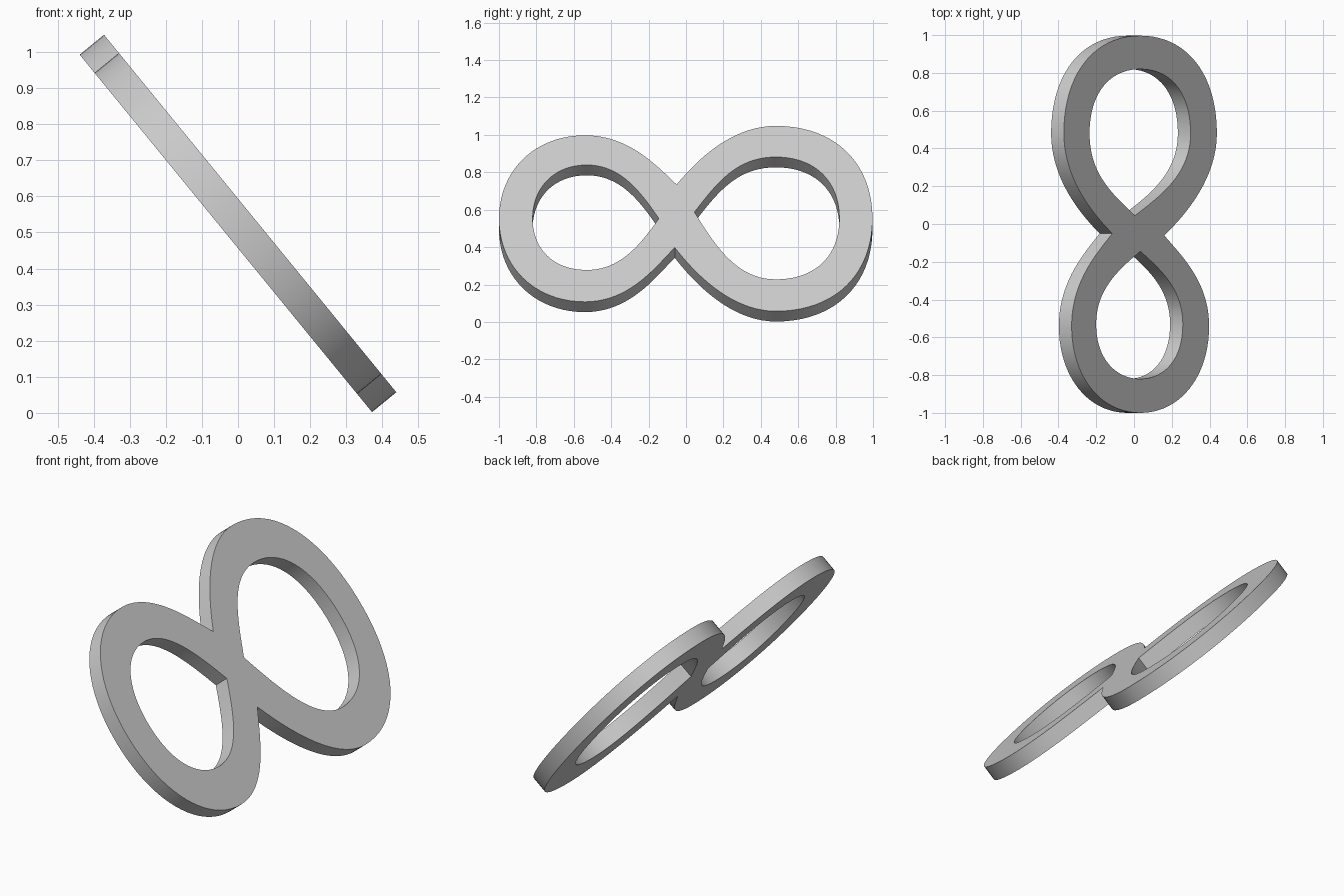
import bpy
from mathutils import Matrix

if "Cube" in bpy.data.objects:
    bpy.data.objects.remove(bpy.data.objects["Cube"])

# Each knot: (y, v, in-handle dy, dv, out-handle dy, dv); v runs up the tilted plane
outer = [
    (-0.05, 0.235, -0.10, 0.12, 0.09, 0.14),
    (0.48, 0.64, -0.25, 0, 0.32, 0),
    (0.997, 0.0, 0, 0.38, 0, -0.38),
    (0.48, -0.64, 0.32, 0, -0.25, 0),
    (-0.06, -0.20, 0.09, -0.15, -0.10, -0.13),
    (-0.54, -0.575, 0.24, 0, -0.27, 0),
    (-1.0, 0.0, 0, -0.33, 0, 0.33),
    (-0.54, 0.575, -0.27, 0, 0.24, 0),
]
large_hole = [
    (0.045, 0.045, 0.11, -0.23, 0.12, 0.20),
    (0.48, 0.425, -0.21, 0, 0.21, 0),
    (0.82, 0.0, 0, 0.26, 0, -0.26),
    (0.48, -0.42, 0.21, 0, -0.21, 0),
]
small_hole = [
    (-0.145, 0.0, -0.10, 0.19, -0.10, -0.18),
    (-0.53, -0.355, 0.18, 0, -0.18, 0),
    (-0.82, 0.0, 0, -0.21, 0, 0.21),
    (-0.53, 0.37, -0.18, 0, 0.18, 0),
]

# Figure-eight plate: filled 2D curve with two holes, extruded
cu = bpy.data.curves.new("figure_eight_plate", 'CURVE')
cu.dimensions = '2D'
cu.fill_mode = 'BOTH'
cu.extrude = 0.0435
cu.resolution_u = 20


def add_loop(knots):
    sp = cu.splines.new('BEZIER')
    sp.bezier_points.add(len(knots) - 1)
    sp.use_cyclic_u = True
    for bp, (y, v, iy, iv, oy, ov) in zip(sp.bezier_points, knots):
        bp.handle_left_type = bp.handle_right_type = 'FREE'
        bp.co = (y, v, 0)
        bp.handle_left = (y + iy, v + iv, 0)
        bp.handle_right = (y + oy, v + ov, 0)


for loop in (outer, large_hole, small_hole):
    add_loop(loop)

plate = bpy.data.objects.new("figure_eight_plate", cu)
bpy.context.collection.objects.link(plate)

# Lean the plate: curve x -> world y, curve y -> up the slope
s, c = 0.633, 0.774
plate.matrix_world = Matrix(((0, -s, c, 0),
                             (1, 0, 0, 0),
                             (0, c, s, 0.525),
                             (0, 0, 0, 1)))

bpy.context.view_layer.objects.active = plate
plate.select_set(True)
bpy.ops.object.convert(target='MESH')
bpy.ops.object.mode_set(mode='EDIT')
bpy.ops.mesh.select_all(action='SELECT')
bpy.ops.mesh.remove_doubles(threshold=0.0001)
bpy.ops.mesh.normals_make_consistent(inside=False)
bpy.ops.object.mode_set(mode='OBJECT')
bpy.ops.object.shade_smooth_by_angle(angle=0.52)
